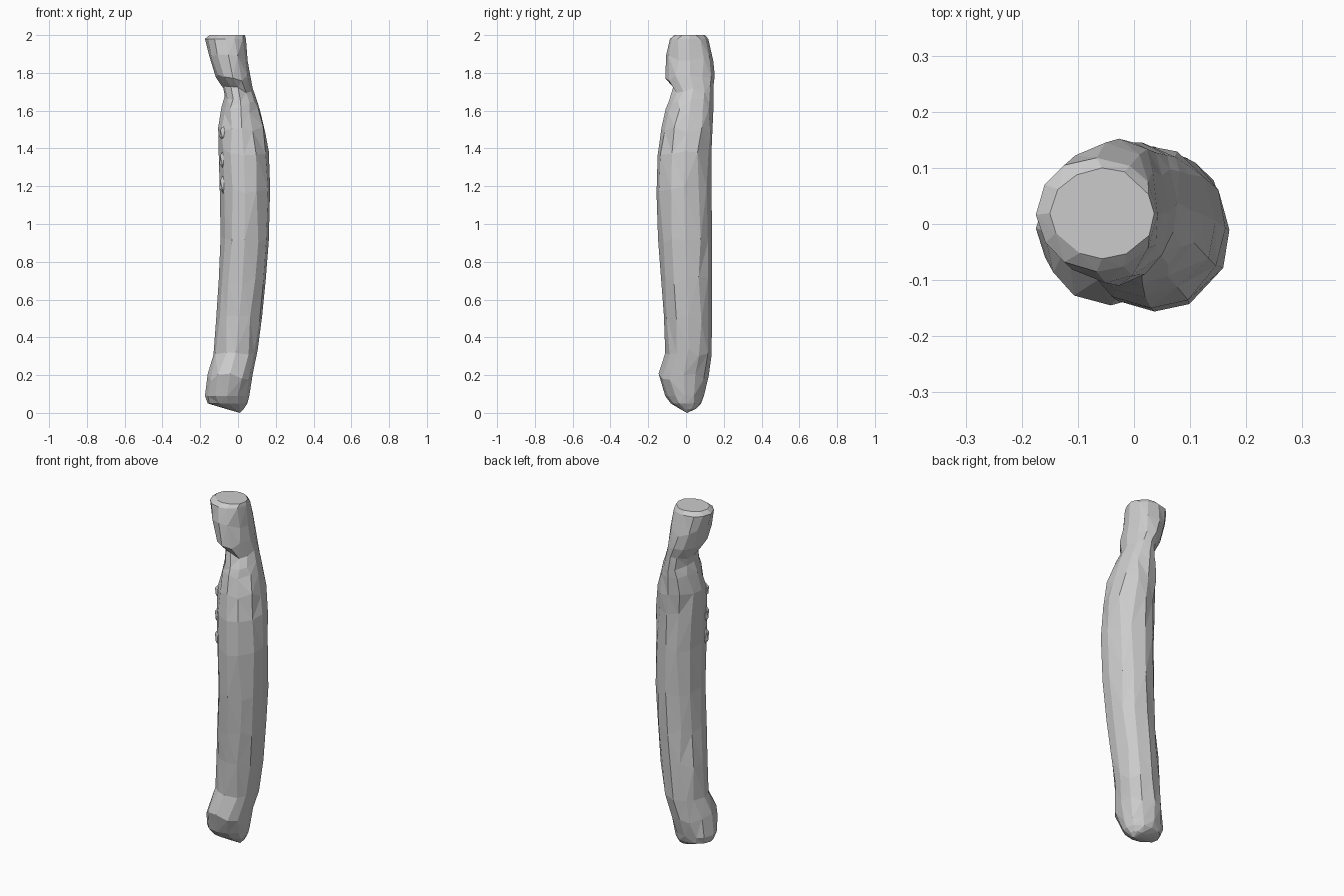
import bpy, bmesh, math, random
from mathutils import Vector

if "Cube" in bpy.data.objects:
    bpy.data.objects.remove(bpy.data.objects["Cube"])

random.seed(4)
SIDES = 12

# Log profile: z, xmin, xmax, ymin, ymax
PROFILE = [
    (0.02, -0.06, 0.03, -0.03, 0.05),
    (0.05, -0.16, 0.05, -0.08, 0.08),
    (0.09, -0.175, 0.06, -0.11, 0.095),
    (0.19, -0.16, 0.077, -0.145, 0.12),
    (0.32, -0.13, 0.105, -0.11, 0.135),
    (0.50, -0.115, 0.128, -0.117, 0.138),
    (0.70, -0.102, 0.147, -0.13, 0.138),
    (0.92, -0.092, 0.163, -0.148, 0.138),
    (1.18, -0.097, 0.170, -0.156, 0.135),
    (1.38, -0.102, 0.163, -0.15, 0.135),
    (1.50, -0.105, 0.145, -0.13, 0.14),
    (1.60, -0.088, 0.118, -0.107, 0.145),
    (1.66, -0.07, 0.098, -0.092, 0.145),
    (1.71, -0.078, 0.078, -0.068, 0.145),
    (1.77, -0.118, 0.065, -0.110, 0.152),
    (1.88, -0.153, 0.051, -0.105, 0.145),
    (1.98, -0.175, 0.042, -0.085, 0.118),
    (2.00, -0.15, 0.036, -0.062, 0.10),
]


def finish(bm, name):
    bmesh.ops.recalc_face_normals(bm, faces=bm.faces)
    mesh = bpy.data.meshes.new(name)
    bm.to_mesh(mesh)
    bm.free()
    obj = bpy.data.objects.new(name, mesh)
    bpy.context.collection.objects.link(obj)
    return obj


# Carved log: irregular faceted loft
bm = bmesh.new()
rings = []
for k, (z, x0, x1, y0, y1) in enumerate(PROFILE):
    inner = 0.12 < z < 1.95
    ring = []
    for i in range(SIDES):
        a = math.tau * i / SIDES + random.uniform(-0.1, 0.1) * (i % 3 != 0)
        r = random.uniform(0.97, 1.03) if i % 3 else 1.0
        dz = random.uniform(-0.02, 0.02) if inner else 0
        ring.append(bm.verts.new((
            (x0 + x1) / 2 + (x1 - x0) / 2 * r * math.cos(a),
            (y0 + y1) / 2 + (y1 - y0) / 2 * r * math.sin(a), z + dz)))
    rings.append(ring)
for a, b in zip(rings, rings[1:]):
    for i in range(SIDES):
        j = (i + 1) % SIDES
        bm.faces.new((a[i], a[j], b[j], b[i]))
bm.faces.new(rings[-1])

# Blunt point at the foot
tip = bm.verts.new((0.01, 0.005, 0.0))
for i in range(SIDES):
    bm.faces.new((rings[0][(i + 1) % SIDES], rings[0][i], tip))
bmesh.ops.triangulate(bm, faces=[f for f in bm.faces if len(f.verts) == 4],
                      quad_method='BEAUTY')
finish(bm, "carved_log")


# Small bark splinters on the front-left side
def splinter(name, loc, size):
    bm = bmesh.new()
    bmesh.ops.create_icosphere(bm, subdivisions=1, radius=1)
    for v in bm.verts:
        v.co = Vector(loc) + Vector(c * s for c, s in zip(v.co, size))
    finish(bm, name)


for n, (z, h) in enumerate([(1.48, 0.04), (1.34, 0.05), (1.21, 0.05)]):
    splinter(f"bark_splinter_{n + 1}", (-0.078, -0.068, z), (0.022, 0.02, h))
